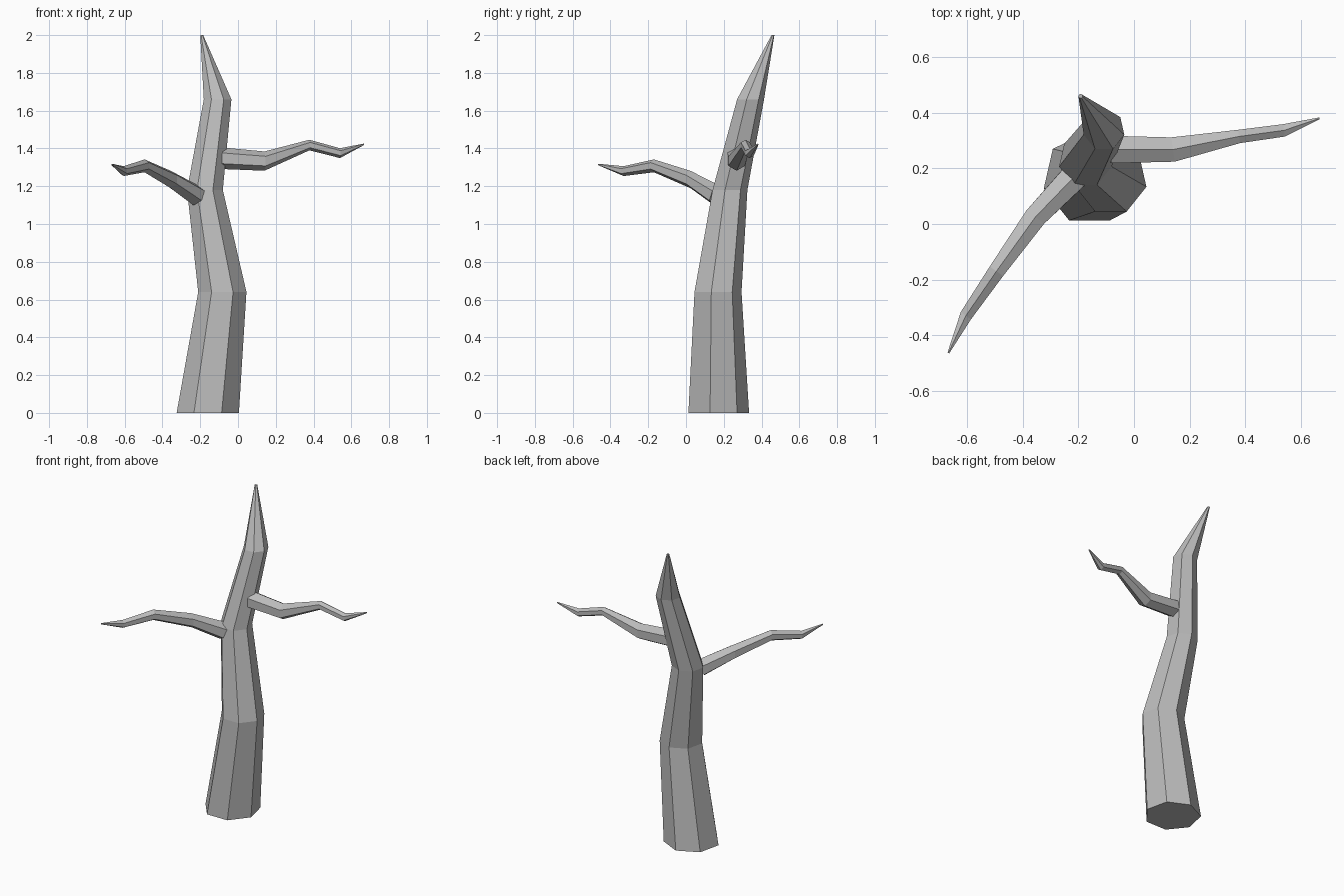
import bpy, bmesh
from math import cos, sin, tau, pi
from mathutils import Vector

if "Cube" in bpy.data.objects:
    bpy.data.objects.remove(bpy.data.objects["Cube"], do_unlink=True)

bark = bpy.data.materials.new("grey_bark")
bark.use_nodes = True
colour = (0.5, 0.5, 0.5, 1)
bark.diffuse_color = colour
bark.node_tree.nodes["Principled BSDF"].inputs["Base Color"].default_value = colour


def limb(name, sides, stations, frame):
    """Loft flat-sided rings; each station is (x, y, z, radius)."""
    bm = bmesh.new()
    rings = []
    for i, (x, y, z, r) in enumerate(stations):
        side, up = frame(i)
        rings.append([bm.verts.new(Vector((x, y, z))
                      + r * (cos(a) * side + sin(a) * up))
                      for a in (pi / 2 + tau * k / sides for k in range(sides))])
    for low, high in zip(rings, rings[1:]):
        for k in range(sides):
            n = (k + 1) % sides
            bm.faces.new((low[k], low[n], high[n], high[k]))
    bm.faces.new(rings[0][::-1])
    bm.faces.new(rings[-1])
    bmesh.ops.recalc_face_normals(bm, faces=bm.faces)
    mesh = bpy.data.meshes.new(name)
    bm.to_mesh(mesh)
    bm.free()
    mesh.materials.append(bark)
    obj = bpy.data.objects.new(name, mesh)
    bpy.context.collection.objects.link(obj)


def branch(name, stations):
    """Six-sided limb with upright rings and a butt square to its first segment."""
    pts = [Vector(s[:3]) for s in stations]
    heading = pts[-1] - pts[0]
    heading.z = 0

    def frame(i):
        d = (pts[1] - pts[0] if i == 0 else heading).normalized()
        side = d.cross(Vector((0, 0, 1))).normalized()
        return side, side.cross(d)
    limb(name, 6, stations, frame)


# Seven-sided trunk with level rings
limb("trunk", 7, [(-0.16, 0.165, 0, 0.169), (-0.083, 0.163, 0.64, 0.131),
                  (-0.175, 0.228, 1.18, 0.097), (-0.108, 0.338, 1.66, 0.075),
                  (-0.192, 0.46, 2, 0.008)],
     lambda i: (Vector((1, 0, 0)), Vector((0, 1, 0))))

# Side branches
branch("left_branch", [(-0.085, 0.268, 1.348, 0.057), (0.14, 0.268, 1.333, 0.051),
                       (0.378, 0.315, 1.418, 0.028), (0.54, 0.337, 1.375, 0.026),
                       (0.667, 0.38, 1.422, 0.004)])
branch("right_branch", [(-0.22, 0.165, 1.15, 0.056), (-0.355, 0.025, 1.235, 0.046),
                        (-0.495, -0.17, 1.308, 0.034), (-0.605, -0.33, 1.28, 0.026),
                        (-0.668, -0.464, 1.315, 0.004)])
